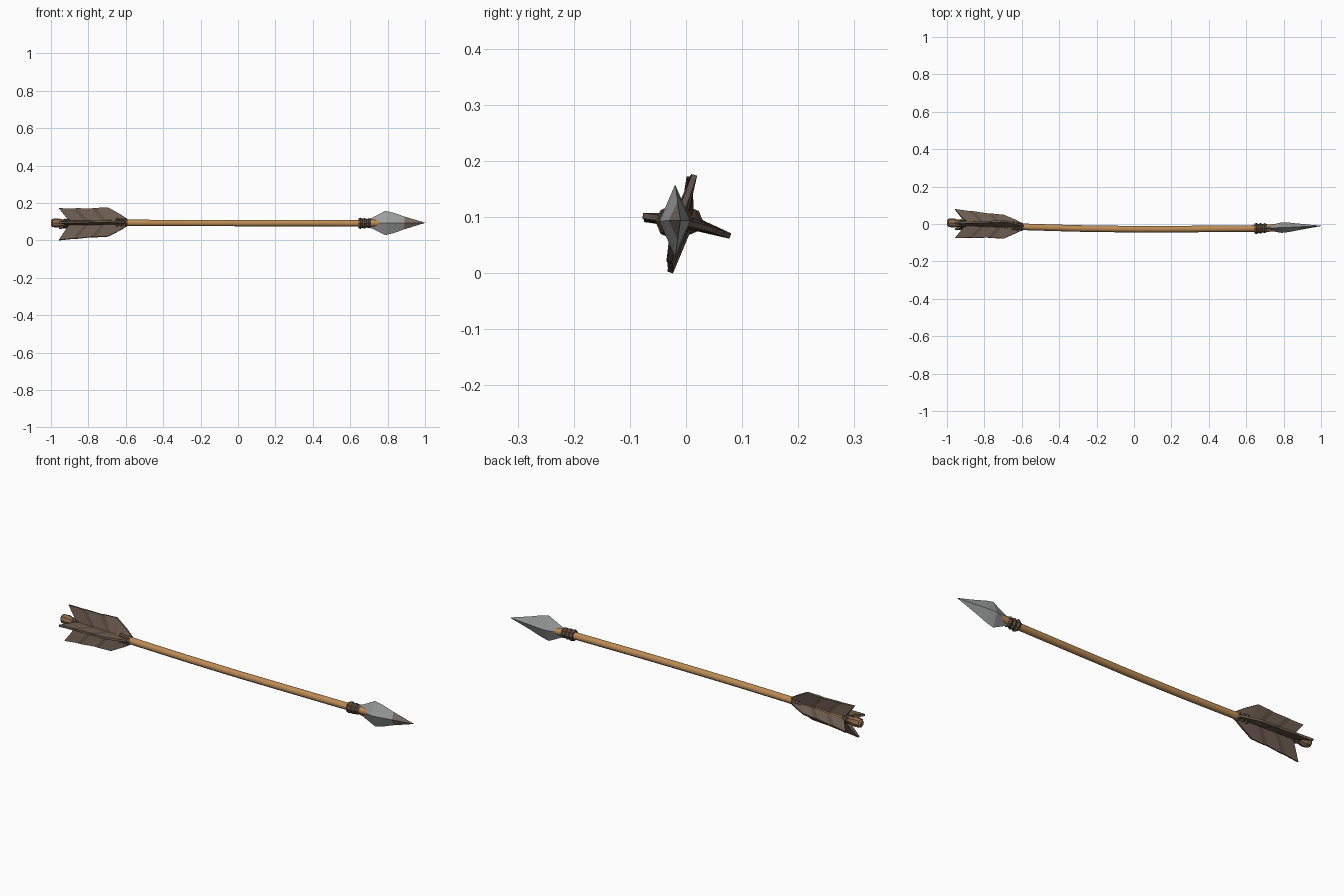
import bpy, bmesh, math
from mathutils import Vector

if "Cube" in bpy.data.objects:
    bpy.data.objects.remove(bpy.data.objects["Cube"])


def material(name, rgb):
    m = bpy.data.materials.new(name)
    m.diffuse_color = (*rgb, 1)
    m.use_nodes = True
    m.node_tree.nodes["Principled BSDF"].inputs["Base Color"].default_value = m.diffuse_color
    return m


wood = material("tan wood", (0.50, 0.26, 0.09))
nock_wood = material("worn wood", (0.27, 0.15, 0.075))
cord = material("dark cord", (0.12, 0.08, 0.055))
feather = material("brown feather", (0.15, 0.105, 0.078))
feather_dark = material("dark feather", (0.105, 0.073, 0.055))
steel = material("grey steel", (0.34, 0.35, 0.35))
rust = material("tarnished steel", (0.19, 0.155, 0.125))

# Slightly bowed centre line of the arrow: x, y, z
LINE = [(-1, 0.007, 0.093), (-0.8, -0.003, 0.093), (-0.6, -0.015, 0.094), (-0.3, -0.024, 0.093),
        (0, -0.028, 0.092), (0.3, -0.027, 0.092), (0.65, -0.024, 0.091),
        (0.8, -0.019, 0.093), (1, -0.010, 0.094)]


def centre(x):
    for a, b in zip(LINE, LINE[1:]):
        if x <= b[0]:
            break
    return Vector(a).lerp(Vector(b), (x - a[0]) / (b[0] - a[0]))


def finish(name, bm, mats, smooth=False):
    bmesh.ops.recalc_face_normals(bm, faces=bm.faces)
    me = bpy.data.meshes.new(name)
    bm.to_mesh(me)
    bm.free()
    for m in mats:
        me.materials.append(m)
    ob = bpy.data.objects.new(name, me)
    bpy.context.collection.objects.link(ob)
    if smooth:
        bpy.ops.object.select_all(action='DESELECT')
        ob.select_set(True)
        bpy.context.view_layer.objects.active = ob
        bpy.ops.object.shade_smooth_by_angle(angle=math.radians(50))
    return ob


def loft(name, profile, mats, sides=8, smooth=False, rule=None):
    """Rings along the centre line; profile rows are x, y radius, z radius."""
    bm = bmesh.new()
    rings = []
    for x, ry, rz in profile:
        c = centre(x)
        rings.append([bm.verts.new(c + Vector((0, ry * math.cos(2 * math.pi * k / sides),
                                               rz * math.sin(2 * math.pi * k / sides))))
                      for k in range(sides)])
    for a, b in zip(rings, rings[1:]):
        for k in range(sides):
            n = (k + 1) % sides
            f = bm.faces.new((a[k], a[n], b[n], b[k]))
            if rule:
                f.material_index = rule(f.calc_center_median())
    bm.faces.new(rings[0])
    bm.faces.new(rings[-1])
    return finish(name, bm, mats, smooth)


def wrap(name, x0, x1, r0, r1, turns, mat):
    """Bumpy cord binding around the shaft."""
    prof = []
    for i in range(2 * turns + 1):
        t = i / (2 * turns)
        r = (r0 + (r1 - r0) * t) * (1 if i % 2 else 0.82)
        prof.append((x0 + (x1 - x0) * t, r, r))
    return loft(name, prof, [mat])


# Shaft, ending in a tapered tongue inside the head
xs = [-0.97 + 0.1 * i for i in range(17)]
loft("shaft", [(x, 0.0175, 0.0175) for x in xs] + [(0.72, 0.02, 0.02), (0.80, 0.019, 0.014)],
     [wood], 10, True)

# Nock bulb at the tail
loft("nock", [(-1.0, 0.013, 0.013), (-0.992, 0.022, 0.022), (-0.965, 0.025, 0.025),
              (-0.945, 0.020, 0.020), (-0.90, 0.018, 0.018)], [nock_wood], 8)

# Cord bindings
wrap("head_binding", 0.643, 0.71, 0.031, 0.026, 3, cord)
wrap("front_feather_binding", -0.655, -0.592, 0.027, 0.022, 3, cord)
wrap("rear_feather_binding", -0.935, -0.895, 0.023, 0.025, 2, cord)

# Diamond-section arrowhead, tarnished on the near side of the tip
loft("arrowhead", [(0.675, 0.010, 0.018), (0.72, 0.013, 0.030), (0.788, 0.028, 0.065),
                   (0.83, 0.025, 0.055), (0.89, 0.016, 0.034), (0.999, 0.001, 0.001)],
     [steel, rust], 4,
     rule=lambda c: 1 if c.x > 0.88 and c.y < centre(c.x).y else 0)

# Feather stations: base x, outer x, height share, blend shoulder -> tip, material
STATIONS = [(-0.588, -0.590, 0.22, 0.0, 0), (-0.625, -0.63, 0.55, 0.0, 0),
            (-0.66, -0.695, 1.0, 0.0, 0), (-0.70, -0.76, 0.98, 0.25, 1),
            (-0.72, -0.785, 0.95, 0.35, 0), (-0.79, -0.86, 0.98, 0.65, 1),
            (-0.81, -0.885, 0.97, 0.72, 0), (-0.895, -0.958, 1.0, 1.0, 0)]


def vane(name, shoulder, tip):
    bm = bmesh.new()
    cols = []
    for xb, xo, h, t, _ in STATIONS:
        base = centre(xb)
        out = Vector((xo, *Vector(shoulder).lerp(Vector(tip), t)))
        d = out - centre(xo)
        d.x = 0
        out = centre(xo) + d * h
        n = d.cross(Vector((1, 0, 0))).normalized()
        cols.append([bm.verts.new(p) for p in (base + n * 0.013, out + n * 0.005,
                                               out - n * 0.005, base - n * 0.013)])
    for i, (a, b) in enumerate(zip(cols, cols[1:])):
        for k in range(4):
            f = bm.faces.new((a[k], a[(k + 1) % 4], b[(k + 1) % 4], b[k]))
            f.material_index = STATIONS[i][4]
    bm.faces.new(cols[0])
    bm.faces.new(cols[-1])
    finish(name, bm, [feather, feather_dark])


# Four feathers: outer edge (y, z) at the shoulder and at the swallow tail
vane("top_feather", (0.015, 0.175), (0.006, 0.172))
vane("front_feather", (-0.077, 0.102), (-0.075, 0.096))
vane("back_feather", (0.048, 0.077), (0.079, 0.066))
vane("bottom_feather", (-0.030, 0.021), (-0.028, 0.001))
